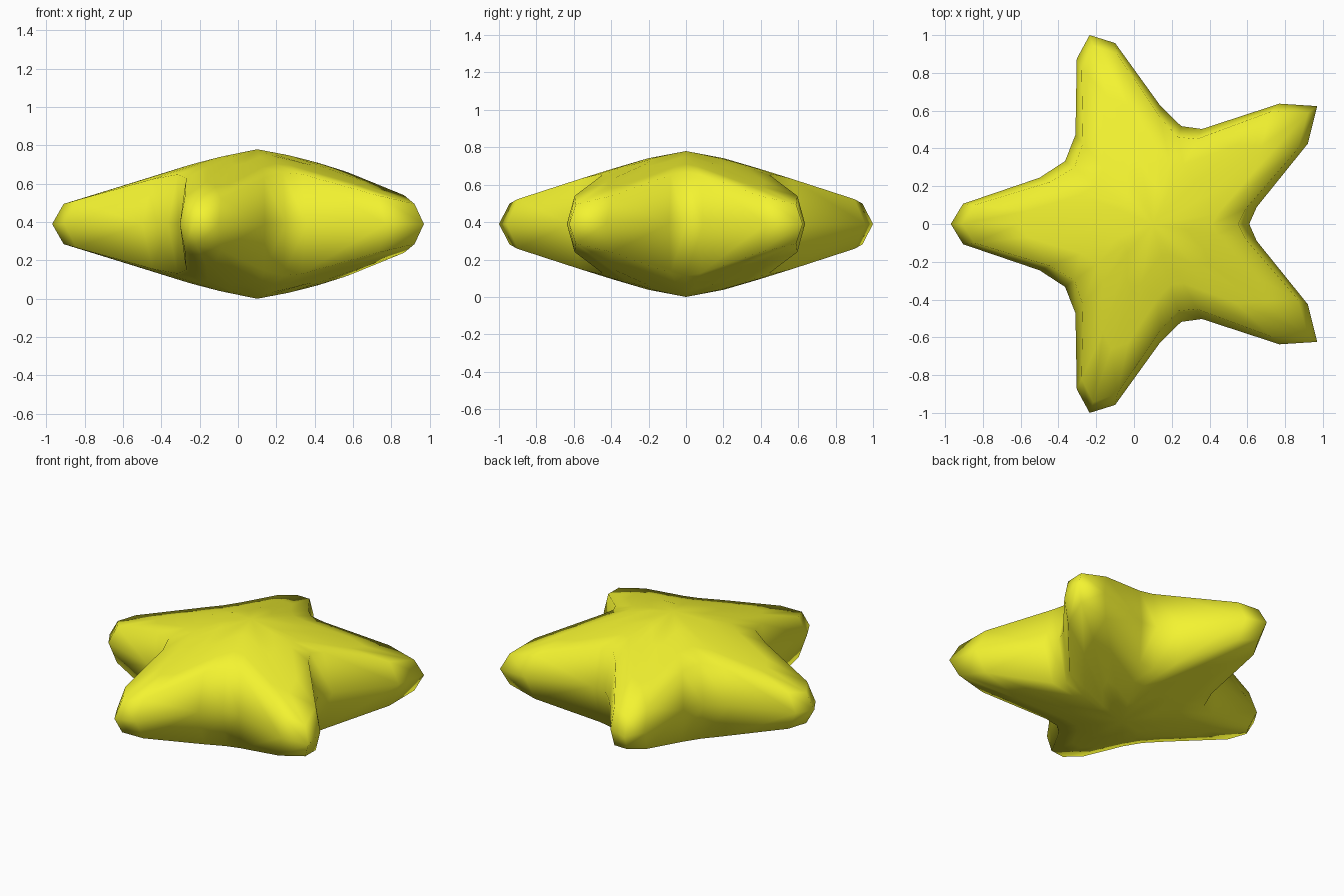
import bpy, bmesh
from math import hypot

if "Cube" in bpy.data.objects:
    bpy.data.objects.remove(bpy.data.objects["Cube"])

CX, MID = 0.10, 0.39      # hub position in x, height of the mid plane

# Half of the star outline seen from above (mirrored over y = 0)
half = [(-0.97, 0), (-0.905, 0.107), (-0.50, 0.245), (-0.365, 0.333), (-0.31, 0.472),
        (-0.303, 0.875), (-0.235, 1.0), (-0.10, 0.958), (0.14, 0.625), (0.25, 0.518),
        (0.36, 0.503), (0.77, 0.637), (0.97, 0.624), (0.92, 0.425), (0.65, 0.09), (0.61, 0)]
outline = half + [(x, -y) for x, y in half[-2:0:-1]]

# Half thickness by distance from the hub
profile = [(0, 0.39), (0.22, 0.348), (0.30, 0.325), (0.50, 0.262), (0.62, 0.225),
           (1.01, 0.105), (1.2, 0.05)]


def thickness(d):
    for (a, ha), (b, hb) in zip(profile, profile[1:]):
        if d <= b:
            return ha + (hb - ha) * (d - a) / (b - a)
    return profile[-1][1]


bm = bmesh.new()


def ring(side, frac):
    """Concentric copy of the outline, raised or lowered to the dome surface."""
    verts = []
    for x, y in outline:
        r = hypot(x - CX, y)
        k = (r - 0.06) / r * frac
        verts.append(bm.verts.new((CX + (x - CX) * k, y * k,
                                   MID + side * thickness(r * k))))
    return verts


def bridge(a, b):
    n = len(a)
    for i in range(n):
        j = (i + 1) % n
        bm.faces.new((a[i], a[j], b[j], b[i]))


# Widest ring, then rounded walls and domed faces above and below
equator = [bm.verts.new((x, y, MID)) for x, y in outline]
for side in (1, -1):
    prev = equator
    for frac in (1.0, 0.7, 0.36):
        cur = ring(side, frac)
        bridge(prev, cur)
        prev = cur
    apex = bm.verts.new((CX, 0, MID + side * 0.39))
    for i in range(len(prev)):
        bm.faces.new((prev[i], prev[(i + 1) % len(prev)], apex))

bmesh.ops.recalc_face_normals(bm, faces=bm.faces)
for f in bm.faces:
    f.smooth = True
mesh = bpy.data.meshes.new("star_body")
bm.to_mesh(mesh)
bm.free()
star = bpy.data.objects.new("star_body", mesh)
bpy.context.collection.objects.link(star)

mat = bpy.data.materials.new("yellow")
mat.diffuse_color = (0.9, 0.9, 0.03, 1)
mat.use_nodes = True
mat.node_tree.nodes["Principled BSDF"].inputs["Base Color"].default_value = mat.diffuse_color
mesh.materials.append(mat)
